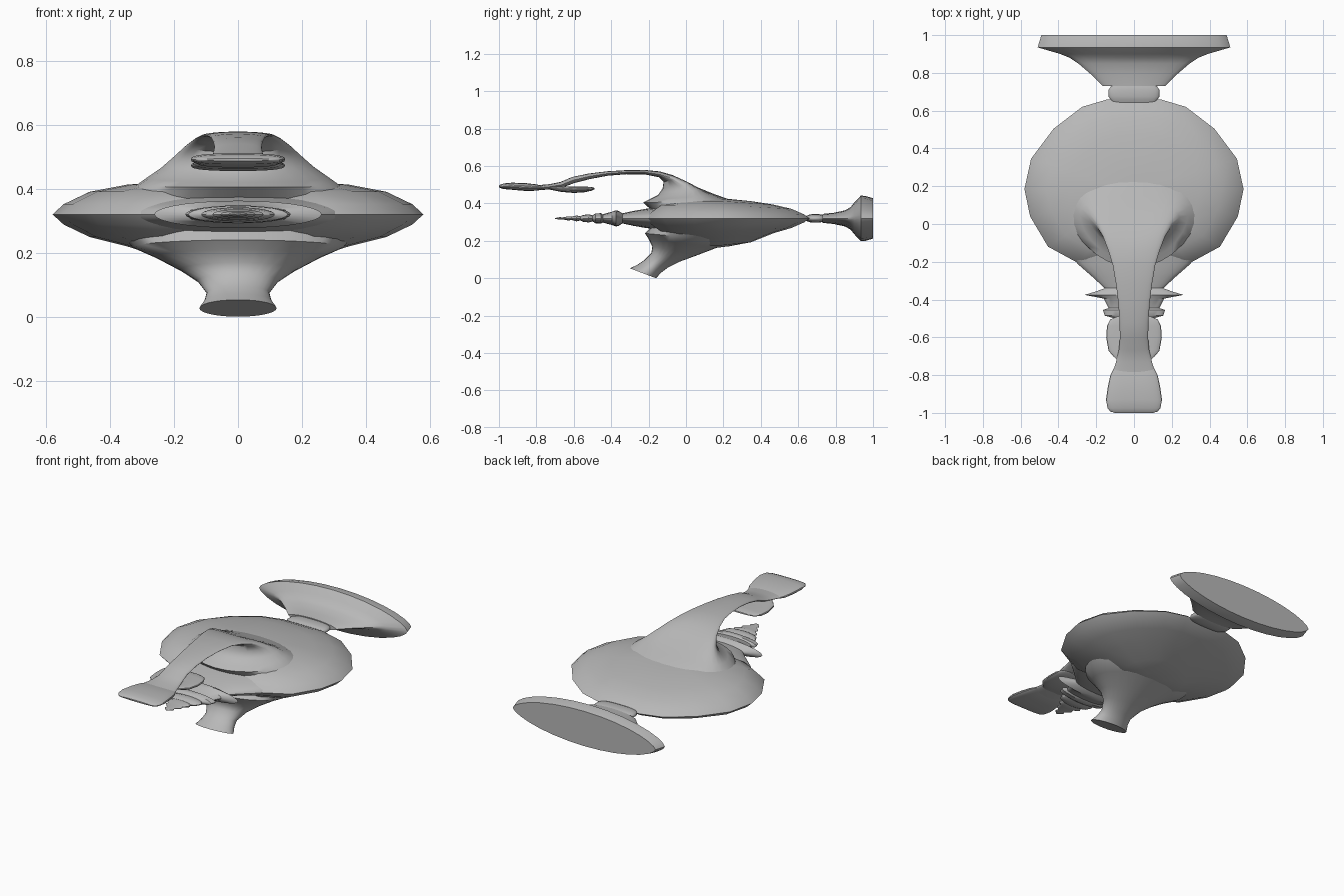
import bpy, bmesh, math

old = bpy.data.objects.get("Cube")
if old:
    bpy.data.objects.remove(old, do_unlink=True)

grey = bpy.data.materials.new("hull grey")
grey.use_nodes = True
COLOUR = (0.48, 0.48, 0.48, 1)
grey.diffuse_color = COLOUR
grey.node_tree.nodes["Principled BSDF"].inputs["Base Color"].default_value = COLOUR


def loft(name, rings, angle=35):
    """Skin a list of closed rings and cap both ends."""
    bm = bmesh.new()
    loops = [[bm.verts.new(p) for p in ring] for ring in rings]
    n = len(loops[0])
    for a, b in zip(loops, loops[1:]):
        for i in range(n):
            j = (i + 1) % n
            bm.faces.new((a[i], a[j], b[j], b[i]))
    bm.faces.new(loops[0])
    bm.faces.new(loops[-1])
    bmesh.ops.recalc_face_normals(bm, faces=bm.faces)
    mesh = bpy.data.meshes.new(name)
    bm.to_mesh(mesh)
    bm.free()
    mesh.materials.append(grey)
    obj = bpy.data.objects.new(name, mesh)
    bpy.context.collection.objects.link(obj)
    bpy.ops.object.select_all(action='DESELECT')
    obj.select_set(True)
    bpy.context.view_layer.objects.active = obj
    bpy.ops.object.shade_smooth_by_angle(angle=math.radians(angle))
    return obj


def spow(v, p):
    return math.copysign(abs(v) ** p, v)


def oval(top, low, hw, sweep=0.0, px=1.0, pz=1.0, n=28):
    """Oval ring through two (y, z) points on the centre plane; sweep pulls its sides back."""
    ring = []
    for i in range(n):
        a = 2 * math.pi * i / n
        c, s = math.cos(a), spow(math.sin(a), pz)
        y = (top[0] + low[0]) / 2 + (top[0] - low[0]) / 2 * s + sweep * c * c
        z = (top[1] + low[1]) / 2 + (top[1] - low[1]) / 2 * s
        ring.append((hw * spow(c, px), y, z))
    return ring


def along_y(name, sections, px=1.0, pz=1.0):
    """Loft upright ovals given as (y, centre z, half height, half width)."""
    return loft(name, [oval((y, z + h), (y, z - h), w, 0, px, pz)
                       for y, z, h, w in sections])


# Saucer: one outline scaled through a lens profile, thinner towards the rear
half = [(.14, .66), (.275, .62), (.425, .505), (.545, .345), (.58, .185),
        (.55, .04), (.455, -.12), (.29, -.21)]
outline = [(0, .66)] + half + [(0, -.21)] + [(-x, y) for x, y in reversed(half)]
CY, CZ = .18, .32
profile = [(.1, -.155), (.35, -.145), (.6, -.1), (.8, -.071), (.94, -.032), (1, 0),
           (.94, .032), (.8, .071), (.6, .093), (.35, .105), (.1, .108)]
rings = []
for s, h in profile:
    rings.append([(x * s, CY + (y - CY) * s,
                   CZ + h * (1 - .35 * s * max(0, (y - CY) / .48)))
                  for x, y in outline])
loft("saucer", rings, 30)

# Arched neck rising from the saucer and reaching forward
neck = [((.30, .39), (-.18, .36), .36, 0), ((.25, .415), (-.23, .405), .32, .04),
        ((.15, .45), (-.20, .42), .285, .07), ((.06, .487), (-.15, .445), .24, .08),
        ((-.01, .522), (-.125, .48), .20, .065), ((-.07, .551), (-.12, .515), .165, .03),
        ((-.14, .571), (-.145, .54), .135, 0), ((-.22, .579), (-.22, .555), .112, 0),
        ((-.32, .578), (-.32, .556), .095, 0), ((-.42, .572), (-.42, .548), .083, 0),
        ((-.52, .56), (-.515, .53), .076, 0), ((-.61, .541), (-.60, .508), .075, 0),
        ((-.67, .515), (-.66, .485), .08, 0), ((-.73, .503), (-.73, .475), .095, 0),
        ((-.79, .498), (-.79, .47), .115, 0)]
loft("neck", [oval(*s) for s in neck], 45)

# Two flattened lobes of the head
along_y("front_lobe", [(-.76, .485, .008, .105), (-.80, .485, .017, .125),
                       (-.86, .488, .021, .138), (-.93, .492, .019, .148),
                       (-.975, .492, .015, .14), (-.993, .491, .009, .125),
                       (-1.0, .491, .004, .10)], .7, .8)
along_y("rear_lobe", [(-.75, .487, .008, .06), (-.70, .481, .013, .11),
                      (-.67, .477, .015, .135), (-.60, .473, .017, .147),
                      (-.54, .475, .015, .143), (-.505, .478, .01, .125),
                      (-.49, .479, .004, .09)], .7, .8)

# Lower fin with a flared foot
fin = [((.30, .26), (-.16, .30), .38), ((.26, .195), (-.22, .24), .33),
       ((.17, .165), (-.20, .21), .26), ((.06, .123), (-.18, .17), .18),
       ((-.03, .09), (-.185, .135), .127), ((-.10, .055), (-.225, .095), .098),
       ((-.135, .028), (-.26, .072), .105), ((-.16, 0), (-.30, .053), .121)]
loft("lower_fin", [oval(*s) for s in fin], 45)

# Flat ribbed nose spike
spike = [(-.06, .07, .38), (-.21, .052, .30), (-.28, .04, .22), (-.34, .027, .155),
         (-.36, .04, .21), (-.375, .043, .262), (-.395, .036, .16), (-.445, .022, .135),
         (-.455, .028, .165), (-.485, .026, .155), (-.50, .016, .10), (-.52, .022, .115),
         (-.55, .018, .10), (-.565, .011, .07), (-.585, .016, .08), (-.61, .009, .05),
         (-.63, .011, .055), (-.66, .005, .025), (-.675, .007, .03), (-.70, .002, .008)]
along_y("nose_spike", [(y, CZ, h, w) for y, h, w in spike])

# Rounded coupling between saucer and engine
coupling = [(.64, .012, .11), (.66, .02, .125), (.675, .023, .135), (.71, .023, .135),
            (.725, .02, .125), (.745, .014, .11)]
along_y("engine_coupling", [(y, CZ, h, w) for y, h, w in coupling], .7, .8)

# Wide flared engine with a flat back
engine = [(.73, .024, .165), (.79, .03, .225), (.85, .043, .295), (.88, .06, .34),
          (.90, .085, .39), (.935, .122, .51), (.96, .12, .503), (1.0, .108, .49)]
along_y("rear_engine", [(y, CZ, h, w) for y, h, w in engine], 1.0, 1.25)
